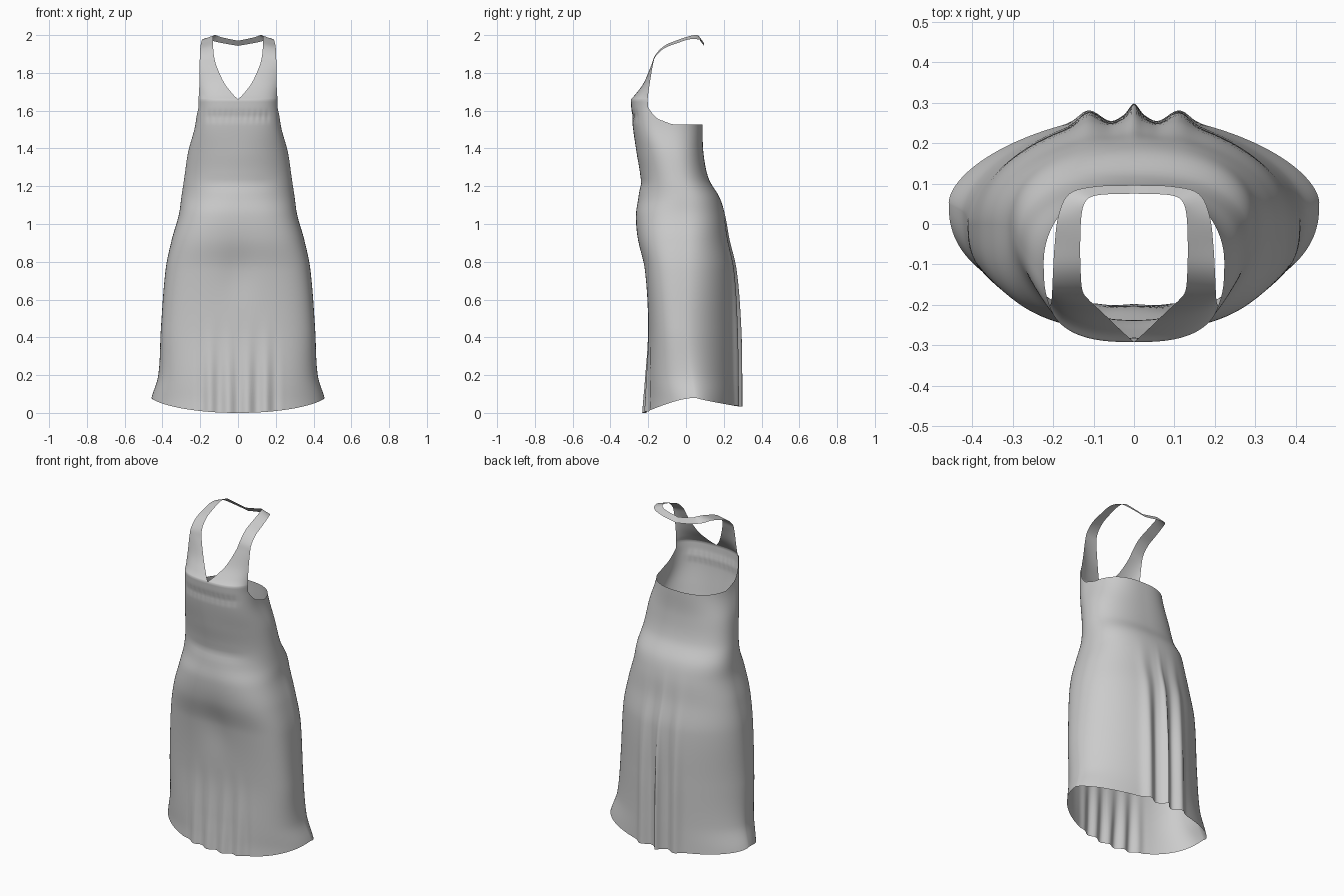
import bpy, bmesh, math
from mathutils import Vector

if "Cube" in bpy.data.objects:
    bpy.data.objects.remove(bpy.data.objects["Cube"])

SEG, ROWS = 288, 80

# Body profile: z, half width, front y, back y, y of widest point, front and back roundness
PROFILE = [
    (0.00, .475, -.222, .272, .06, 2.1, 1.65),
    (0.08, .458, -.216, .272, .05, 2.2, 1.65),
    (0.20, .422, -.208, .272, .03, 2.6, 1.7),
    (0.45, .408, -.200, .268, .00, 2.9, 1.8),
    (0.76, .383, -.222, .255, .00, 3.1, 1.95),
    (0.92, .350, -.257, .225, .00, 2.9, 2.05),
    (1.05, .313, -.265, .205, -.01, 2.6, 2.25),
    (1.14, .300, -.252, .178, -.02, 2.2, 2.35),
    (1.24, .285, -.241, .120, -.05, 2.1, 2.35),
    (1.38, .264, -.262, .092, -.08, 2.2, 2.4),
    (1.52, .227, -.282, .088, -.13, 2.6, 2.5),
    (1.66, .212, -.293, .085, -.14, 2.8, 2.5),
]

# Halter sections: neck edge point, outer edge point, share of the bust roundness kept
HALTER = [
    ((.000, -.292, 1.660), (.209, -.203, 1.660), 1.0),
    ((.030, -.265, 1.690), (.207, -.200, 1.690), .65),
    ((.075, -.222, 1.750), (.204, -.191, 1.750), .3),
    ((.115, -.184, 1.840), (.203, -.176, 1.840), .1),
    ((.128, -.162, 1.895), (.202, -.160, 1.888), 0),
    ((.132, -.115, 1.943), (.200, -.115, 1.930), 0),
    ((.133, -.050, 1.972), (.196, -.050, 1.956), 0),
    ((.130, .020, 1.995), (.187, .020, 1.978), 0),
    ((.118, .058, 2.000), (.160, .075, 1.975), 0),
    ((.085, .072, 1.988), (.095, .093, 1.960), 0),
    ((.000, .075, 1.970), (.000, .096, 1.943), 0),
]


def smoothstep(a, b, v):
    t = min(1, max(0, (v - a) / (b - a)))
    return t * t * (3 - 2 * t)


def bump(v, centre, width):
    return math.exp(-((v - centre) / width) ** 2)


def profile_at(z):
    """Smooth Hermite interpolation of the profile table."""
    P, n = PROFILE, len(PROFILE)
    i = 0
    while i < n - 2 and z > P[i + 1][0]:
        i += 1
    h = P[i + 1][0] - P[i][0]
    t = min(1, max(0, (z - P[i][0]) / h))

    def slope(k, c):
        lo, hi = max(0, k - 1), min(n - 1, k + 1)
        return (P[hi][c] - P[lo][c]) / (P[hi][0] - P[lo][0])
    return [(2*t**3 - 3*t*t + 1) * P[i][c] + (t**3 - 2*t*t + t) * h * slope(i, c)
            + (3*t*t - 2*t**3) * P[i+1][c] + (t**3 - t*t) * h * slope(i + 1, c)
            for c in range(1, 7)]


def body_point(a, z):
    w, yf, yb, yc, pf, pb = profile_at(z)
    c, s = math.cos(a), math.sin(a)
    p = pf if s < 0 else pb
    depth = yc - yf if s < 0 else yb - yc
    x = math.copysign(w * abs(c) ** (2 / p), c)
    y = yc + math.copysign(depth * abs(s) ** (2 / p), s)
    ax = abs(x)
    if s < 0:
        # hem folds, hollow between the thighs, under-bust gathers and waist crease
        folds = smoothstep(.55, .0, z) * smoothstep(.26, .14, ax)
        y += .011 * folds * math.cos(2 * math.pi * ax / .1)
        y += .012 * bump(x, 0, .09) * bump(z, .74, .15)
        y += .006 * bump(z, 1.57, .018) * smoothstep(.2, .14, ax) * (1 + .25 * math.cos(ax * 200))
        y += .004 * bump(z, 1.215, .025) * smoothstep(.24, .1, ax)
    else:
        # centre seam pleat and two hanging folds on the back
        drop = smoothstep(1.15, .35, z)
        y += drop * (.026 * bump(ax, 0, .016) + .022 * bump(ax, .115, .03)
                     - .014 * bump(ax, .055, .025))
    return Vector((x, y, z))


def hem_z(a):
    s = math.sin(a)
    return .08 * (1 - abs(s) ** 1.5) if s < 0 else .08 - .045 * s


def top_z(a):
    deg = math.degrees(math.asin(math.sin(a)))
    t = min(1, max(0, (14 - deg) / 31.5))
    return 1.527 + .093 * t ** 1.7


def catmull(p0, p1, p2, p3, t):
    return .5 * (2*p1 + (p2 - p0)*t + (2*p0 - 5*p1 + 4*p2 - p3)*t*t + (3*p1 - p0 - 3*p2 + p3)*t**3)


def add_grid(bm, rows, closed=False, flip=False):
    vs = [[bm.verts.new(p) for p in r] for r in rows]
    n = len(rows[0])
    for r0, r1 in zip(vs, vs[1:]):
        for j in range(n if closed else n - 1):
            k = (j + 1) % n
            f = (r0[j], r0[k], r1[k], r1[j])
            bm.faces.new(f[::-1] if flip else f)


bm = bmesh.new()

# Skirt and bodice
angles = [-math.pi / 2 + 2 * math.pi * j / SEG for j in range(SEG)]
add_grid(bm, [[body_point(a, hem_z(a) + (top_z(a) - hem_z(a)) * i / ROWS) for a in angles]
              for i in range(ROWS + 1)], closed=True)

# Halter neck: bust panel narrowing into a strap behind the neck
COLS = 58
sections = [(Vector(a), Vector(b), g) for a, b, g in HALTER]
fine = []
for i in range(len(sections) - 1):
    q = [sections[min(max(k, 0), len(sections) - 1)] for k in range(i - 1, i + 3)]
    for s in range(5):
        fine.append([catmull(*(e[c] for e in q), s / 5) for c in range(3)])
fine.append(sections[-1])
base = [body_point(a, top_z(a)) for a in angles[:COLS + 1]]
bulge = [p - base[0].lerp(base[-1], j / COLS) for j, p in enumerate(base)]
panel = [[inner.lerp(outer, j / COLS) + bulge[j] * g for j in range(COLS + 1)]
         for inner, outer, g in fine]
blend = [[p.lerp(q, k / 3) for p, q in zip(base, panel[0])] for k in range(3)]
half = blend + panel
add_grid(bm, half)
add_grid(bm, [[Vector((-p.x, p.y, p.z)) for p in r] for r in half], flip=True)

bmesh.ops.remove_doubles(bm, verts=bm.verts[:], dist=.0002)
mesh = bpy.data.meshes.new("halter_dress")
bm.to_mesh(mesh)
bm.free()
dress = bpy.data.objects.new("halter_dress", mesh)
bpy.context.collection.objects.link(dress)
bpy.context.view_layer.objects.active = dress
dress.select_set(True)
bpy.ops.object.shade_smooth_by_angle(angle=math.radians(60))
